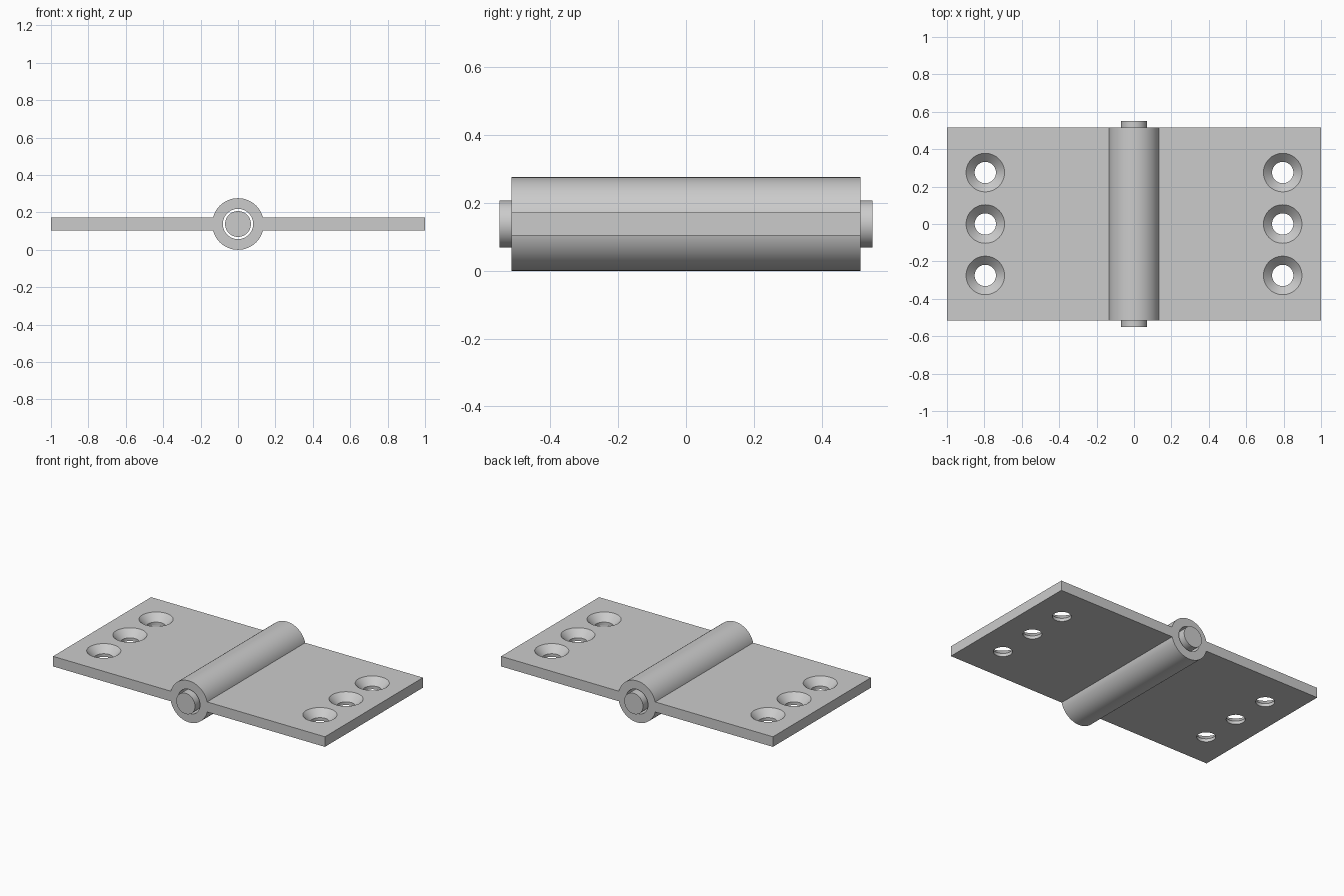
import bpy, bmesh
from math import cos, sin, tau
from mathutils import Matrix

default = bpy.data.objects.get("Cube")
if default:
    bpy.data.objects.remove(default, do_unlink=True)

AXIS_Z = 0.138       # hinge axis height, also the barrel radius
HALF_LENGTH = 0.515
THICK = 0.067
TOP = AXIS_Z + THICK / 2
SEGMENTS = 64

steel = bpy.data.materials.new("steel grey")
steel.use_nodes = True
grey = (0.6, 0.6, 0.6, 1)
steel.diffuse_color = grey
steel.node_tree.nodes["Principled BSDF"].inputs["Base Color"].default_value = grey


def add_object(name, bm):
    bmesh.ops.recalc_face_normals(bm, faces=bm.faces)
    mesh = bpy.data.meshes.new(name)
    bm.to_mesh(mesh)
    bm.free()
    mesh.materials.append(steel)
    obj = bpy.data.objects.new(name, mesh)
    bpy.context.collection.objects.link(obj)
    return obj


def select(obj):
    bpy.ops.object.select_all(action="DESELECT")
    obj.select_set(True)
    bpy.context.view_layer.objects.active = obj


def smooth(obj):
    select(obj)
    bpy.ops.object.shade_smooth_by_angle(angle=0.5)


def lathe(bm, profile, closed, centre=(0, 0, 0)):
    """Sweep (radius, height) points around z; cap the ends if not closed."""
    cx, cy, cz = centre
    rings = [[bm.verts.new((cx + r * cos(tau * i / SEGMENTS),
                            cy + r * sin(tau * i / SEGMENTS), cz + z))
              for i in range(SEGMENTS)] for r, z in profile]
    pairs = list(zip(rings, rings[1:]))
    if closed:
        pairs.append((rings[-1], rings[0]))
    else:
        bm.faces.new(rings[0])
        bm.faces.new(rings[-1])
    for a, b in pairs:
        for i in range(SEGMENTS):
            j = (i + 1) % SEGMENTS
            bm.faces.new((a[i], a[j], b[j], b[i]))


def along_y(name, profile, closed):
    bm = bmesh.new()
    lathe(bm, profile, closed)
    bm.transform(Matrix.Translation((0, 0, AXIS_Z)) @ Matrix.Rotation(tau / 4, 4, "X"))
    smooth(add_object(name, bm))


# Barrel tube and the loose pin inside it
bore = 0.081
along_y("barrel", [(AXIS_Z, -HALF_LENGTH), (AXIS_Z, HALF_LENGTH),
                   (bore, HALF_LENGTH), (bore, -HALF_LENGTH)], True)
along_y("pin", [(0.069, -0.55), (0.069, 0.55)], False)

# Leaves with three countersunk screw holes each
for name, side in (("left_leaf", 1), ("right_leaf", -1)):
    inner, outer = 0.133, 1.0
    bm = bmesh.new()
    bmesh.ops.create_cube(bm, size=1)
    bm.transform(Matrix.Translation((side * (inner + outer) / 2, 0, AXIS_Z))
                 @ Matrix.Diagonal((outer - inner, 2 * HALF_LENGTH, THICK, 1)))
    leaf = add_object(name, bm)

    bm = bmesh.new()
    for y in (-0.275, 0, 0.275):
        lathe(bm, [(0.057, -0.1), (0.057, -0.046), (0.103, 0), (0.103, 0.05)],
              False, (side * 0.795, y, TOP))
    cutter = add_object("screw_hole_cutter", bm)
    cutter.hide_render = True

    cut = leaf.modifiers.new("screw holes", "BOOLEAN")
    cut.operation = "DIFFERENCE"
    cut.solver = "EXACT"
    cut.object = cutter
    select(leaf)
    bpy.ops.object.modifier_apply(modifier=cut.name)
    bpy.data.objects.remove(cutter, do_unlink=True)
    smooth(leaf)
